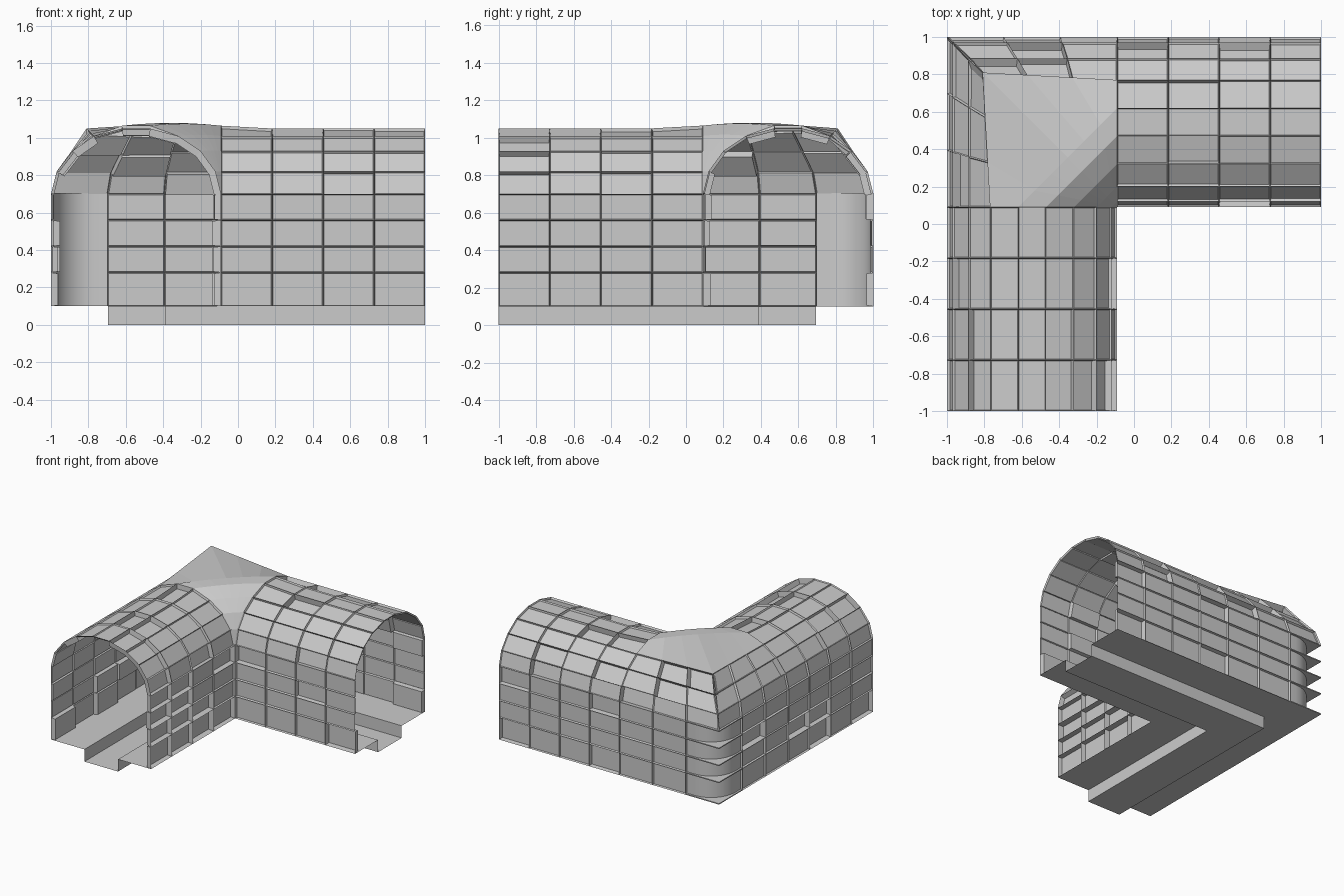
import bpy, bmesh, math, random
from mathutils import Vector

random.seed(4)
cube = bpy.data.objects.get("Cube")
if cube:
    bpy.data.objects.remove(cube)

stone = bpy.data.materials.new("grey stone")
stone.use_nodes = True
GREY = (0.6, 0.6, 0.6, 1)
stone.diffuse_color = GREY
stone.node_tree.nodes["Principled BSDF"].inputs["Base Color"].default_value = GREY

# Tunnel section from outer wall, over the arch, to inner wall
WALL_Z = [0.1, 0.28, 0.42, 0.56, 0.7]
ARCH = [(-0.97, 0.82), (-0.885, 0.93), (-0.77, 1.01), (-0.62, 1.05),
        (-0.47, 1.05), (-0.32, 1.01), (-0.2, 0.93), (-0.12, 0.82)]
SECTION = [(-1, z) for z in WALL_Z] + ARCH + [(-0.09, z) for z in reversed(WALL_Z)]
SEAM = 0.09


def swap(p):
    """Reflect a point of the front arm onto the side arm."""
    return Vector((-p[1], -p[0], p[2]))


def finish(name, bm, smooth=False):
    bmesh.ops.remove_doubles(bm, verts=bm.verts, dist=0.0005)
    mesh = bpy.data.meshes.new(name)
    bm.to_mesh(mesh)
    bm.free()
    mesh.materials.append(stone)
    ob = bpy.data.objects.new(name, mesh)
    bpy.context.collection.objects.link(ob)
    if smooth:
        bpy.ops.object.select_all(action='DESELECT')
        ob.select_set(True)
        bpy.context.view_layer.objects.active = ob
        bpy.ops.object.shade_smooth_by_angle(angle=math.radians(35))
    return ob


def add_grid(bm, rows, flip=False):
    """Skin a grid of points; neighbouring equal points collapse."""
    grid = [[bm.verts.new(p) for p in row] for row in rows]
    faces = []
    for a, b in zip(grid, grid[1:]):
        for k in range(len(a) - 1):
            quad = [a[k], a[k + 1], b[k + 1], b[k]]
            keep = [v for i, v in enumerate(quad) if (v.co - quad[i - 1].co).length > 0.001]
            if len(keep) > 2:
                faces.append(bm.faces.new(keep[::-1] if flip else keep))
    return faces


def brick_sheet(name, rows, side):
    """Sheet whose cells are sunk by varying depths, leaving thin ribs."""
    if side:
        rows = [[swap(p) for p in row] for row in rows]
    bm = bmesh.new()
    faces = add_grid(bm, rows, flip=not side)
    bmesh.ops.recalc_face_normals(bm, faces=bm.faces)
    centre = Vector((-0.545, 0.545, 0.5))
    ref = faces[0]
    # Sheet normals must point away from the tunnel axis
    away = ref.calc_center_median() - centre
    away[0 if not side else 1] *= 1
    away[1 if not side else 0] = 0
    if ref.normal.dot(away) < 0:
        bmesh.ops.reverse_faces(bm, faces=bm.faces)
    for f in faces:
        deep = random.random() < 0.3
        depth = random.uniform(0.035, 0.05) if deep else random.uniform(0.008, 0.018)
        bmesh.ops.inset_individual(bm, faces=[f], thickness=0.005, depth=-depth,
                                   use_even_offset=True)
    finish(name, bm)


# Arms and the walls carried on round the bend
def arm_point(x, z, k):
    rise = 0.015 if k == 4 and z > 1.04 else 0
    return Vector((x, -1 + k * (1 + SEAM) / 4, z + rise))


def bend_point(x, z, p, k):
    return Vector((x, SEAM + (p - SEAM) * k / 3, z))


SHOULDER = [(-1, 0.7, 1), (-0.97, 0.82, 0.97), (-0.885, 0.93, 0.89)]
CAP_EDGE = [Vector((-0.77 - 0.04 * k / 3, SEAM + (0.81 - SEAM) * k / 3, 1.01 + 0.04 * k / 3))
            for k in range(4)]

for side, label in ((False, "front"), (True, "side")):
    brick_sheet(label + "_arm_bricks",
                [[arm_point(x, z, k) for k in range(5)] for x, z in SECTION], side)
    brick_sheet(label + "_outer_wall_bricks",
                [[bend_point(-1, z, 1, k) for k in range(3)] for z in WALL_Z], side)
    brick_sheet(label + "_shoulder_bricks",
                [[bend_point(x, z, p, k) for k in range(4)] for x, z, p in SHOULDER]
                + [CAP_EDGE], side)

# Rounded outer corner wall, set back behind the sharp ribs
R, C, IN, START = 0.22, 0.765, 0.985, 0.697
arc = [(-C - R * math.cos(a), C + R * math.sin(a))
       for a in [math.pi / 2 * i / 8 for i in range(9)]]
path = [(-1, START), (-IN, START)] + arc + [(-START, IN), (-START, 1)]
bm = bmesh.new()
add_grid(bm, [[(x, y, z) for x, y in path] for z in WALL_Z])
bmesh.ops.recalc_face_normals(bm, faces=bm.faces)
finish("rounded_corner_wall", bm, smooth=True)

# Thin ribs reaching out to the sharp corner
bm = bmesh.new()
for z in WALL_Z:
    outline = [(-1, 1)] + path
    face = bm.faces.new([bm.verts.new((x, y, z - 0.004 if z > 0.1 else z)) for x, y in outline])
    up = bmesh.ops.extrude_face_region(bm, geom=[face])["geom"]
    for v in up:
        if isinstance(v, bmesh.types.BMVert):
            v.co.z += 0.008
bmesh.ops.recalc_face_normals(bm, faces=bm.faces)
finish("corner_ribs", bm)

# Faceted cap over the bend, strips running from arm to arm
outer = CAP_EDGE + [swap(p) for p in CAP_EDGE[2::-1]]
rows = [outer]
for x, z in SECTION[8:14]:
    a = arm_point(x, z, 4)
    b = swap(a)
    lift = 0.02 * (b - a).length
    rows.append([a.lerp(b, i / 6) + Vector((0, 0, lift * 4 * (i / 6) * (1 - i / 6)))
                 for i in range(7)])
bm = bmesh.new()
add_grid(bm, rows)
bmesh.ops.recalc_face_normals(bm, faces=bm.faces)
if sum(f.normal.z for f in bm.faces) < 0:
    bmesh.ops.reverse_faces(bm, faces=bm.faces)
finish("bend_cap", bm)

# Floor with sunken channel, mitred round the bend
FLOOR = [(-1, 0.1), (-0.695, 0.1), (-0.695, 0), (-0.39, 0), (-0.39, 0.1), (-0.09, 0.1)]
bm = bmesh.new()
add_grid(bm, [[(x, -1, z), (x, -x, z), (1, -x, z)] for x, z in FLOOR], flip=True)
bmesh.ops.recalc_face_normals(bm, faces=bm.faces)
finish("channel_floor", bm)
